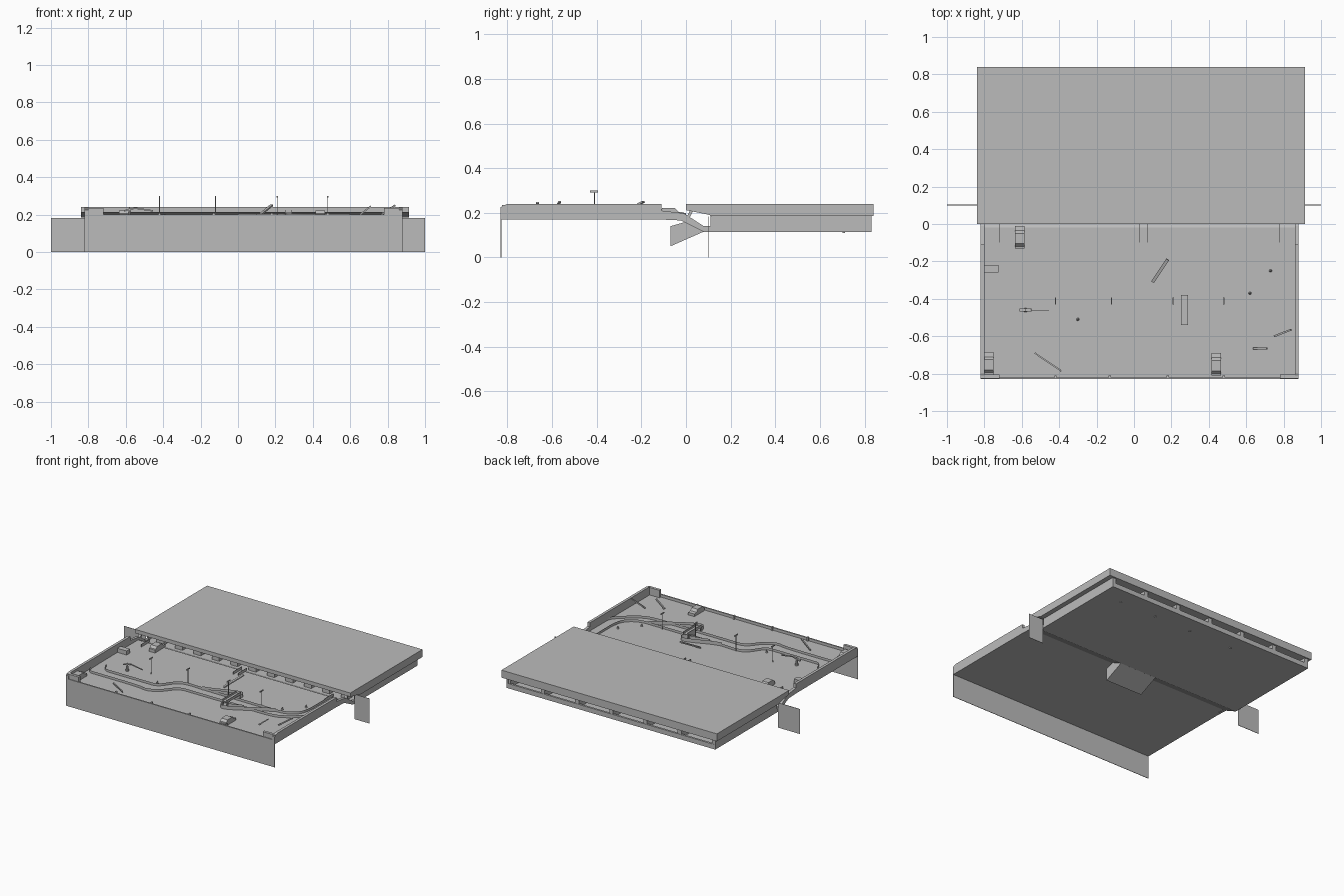
import bpy, bmesh, math
from mathutils import Vector

cube = bpy.data.objects.get("Cube")
if cube:
    bpy.data.objects.remove(cube)

grey = bpy.data.materials.new("plain_grey")
grey.use_nodes = True
colour = (0.5, 0.5, 0.5, 1)
grey.diffuse_color = colour
grey.node_tree.nodes["Principled BSDF"].inputs["Base Color"].default_value = colour

FLOOR = 0.18
LEFT, RIGHT, FRONT = -0.82, 0.88, -0.83


def add(name, mesh):
    mesh.materials.clear()
    mesh.materials.append(grey)
    ob = bpy.data.objects.new(name, mesh)
    bpy.context.collection.objects.link(ob)
    return ob


def from_bmesh(name, bm):
    bmesh.ops.recalc_face_normals(bm, faces=bm.faces)
    mesh = bpy.data.meshes.new(name)
    bm.to_mesh(mesh)
    bm.free()
    return add(name, mesh)


def box(name, x0, x1, y0, y1, z0, z1):
    bm = bmesh.new()
    bmesh.ops.create_cube(bm, size=1)
    for v in bm.verts:
        v.co = Vector((x1 if v.co.x > 0 else x0, y1 if v.co.y > 0 else y0, z1 if v.co.z > 0 else z0))
    return from_bmesh(name, bm)


def extrude_profile(name, profile, x0, x1):
    """Side profile of (y, z) points swept along x."""
    bm = bmesh.new()
    face = bm.faces.new([bm.verts.new((x0, y, z)) for y, z in profile])
    moved = bmesh.ops.extrude_face_region(bm, geom=[face])["geom"]
    verts = [g for g in moved if isinstance(g, bmesh.types.BMVert)]
    bmesh.ops.translate(bm, verts=verts, vec=(x1 - x0, 0, 0))
    return from_bmesh(name, bm)


def cone(name, x, y, radius, height, top=0.0, sides=8):
    bm = bmesh.new()
    bmesh.ops.create_cone(bm, cap_ends=True, segments=sides, radius1=radius, radius2=top, depth=height)
    bmesh.ops.translate(bm, verts=bm.verts, vec=(x, y, FLOOR + height / 2))
    return from_bmesh(name, bm)


def kerb(name, points, height=0.018):
    """Upright ribbon following a smooth path on the floor."""
    curve = bpy.data.curves.new(name, "CURVE")
    curve.dimensions = "2D"
    curve.fill_mode = "NONE"
    curve.extrude = height / 2
    spline = curve.splines.new("NURBS")
    spline.points.add(len(points) - 1)
    for p, (x, y) in zip(spline.points, points):
        p.co = (x, y, 0, 1)
    spline.order_u = 3
    spline.use_endpoint_u = True
    spline.resolution_u = 6
    helper = bpy.data.objects.new(name + "_path", curve)
    bpy.context.collection.objects.link(helper)
    bpy.context.view_layer.update()
    mesh = bpy.data.meshes.new_from_object(helper.evaluated_get(bpy.context.evaluated_depsgraph_get()))
    bpy.data.objects.remove(helper)
    add(name, mesh).location.z = FLOOR + height / 2


def plank(name, start, end, width, z0, z1):
    """Narrow slab lying between two floor points, rising from z0 to z1."""
    a, b = Vector((*start, z0)), Vector((*end, z1))
    ob = box(name, -(b - a).length / 2, (b - a).length / 2, -width / 2, width / 2, -0.004, 0.004)
    ob.location = (a + b) / 2
    ob.rotation_mode = "QUATERNION"
    ob.rotation_quaternion = (b - a).to_track_quat("X", "Z")


# Front skirt and the two wing panels
box("front_skirt", LEFT, RIGHT, FRONT, FRONT + 0.003, 0, 0.183)
box("right_wing_panel", RIGHT, 1, 0.1, 0.103, 0, 0.183)
box("left_wing_panel", -1, LEFT, 0.1, 0.103, 0, 0.183)

# Floor stepping down under the roof
extrude_profile("floor", [(FRONT, 0.17), (-0.03, 0.17), (0.08, 0.115), (0.83, 0.115),
                          (0.83, 0.125), (0.09, 0.125), (-0.02, FLOOR), (FRONT, FLOOR)], LEFT, RIGHT)
extrude_profile("entrance_pit", [(-0.07, 0.05), (-0.07, 0.14), (0, 0.16), (0.08, 0.116)], -0.12, 0.18)

# Roof and the hall beneath it
extrude_profile("roof", [(0, 0.24), (0, 0.212), (0.1, 0.192), (0.12, 0.185), (0.84, 0.185), (0.84, 0.24)],
                -0.84, 0.915)
wall = [(0.11, 0.115), (0.83, 0.115), (0.83, 0.186), (0.11, 0.186)]
for side, x in (("left", LEFT), ("right", RIGHT - 0.012)):
    extrude_profile(side + "_hall_wall", wall, x, x + 0.012)
box("back_sill", LEFT, RIGHT, 0.815, 0.83, 0.115, 0.15)
box("hall_partition", LEFT, RIGHT, 0.6, 0.61, 0.12, 0.19)
for i in range(7):
    x = LEFT + i * (RIGHT - LEFT - 0.03) / 6
    box("back_pillar", x, x + 0.03, 0.7, 0.828, 0.12, 0.19)
for i in range(11):
    x = -0.74 + i * 0.15
    box("front_pillar", x, x + 0.06, 0.11, 0.16, 0.12, 0.195)
for x in (0.7, 0.4, 0.1, -0.25):
    box("foot", x, x + 0.012, 0.7, 0.712, 0.11, 0.116)

# Side walls, ramp rails and the corner blocks
side_wall = [(FRONT, 0.17), (-0.11, 0.17), (-0.11, 0.24), (-0.8, 0.24), (FRONT, 0.225)]
rail = [(-0.11, 0.17), (0, 0.165), (0.08, 0.115), (0.11, 0.115), (0.11, 0.14), (0.08, 0.14),
        (-0.01, 0.198), (-0.11, 0.21)]
brace = [(-0.005, 0.165), (0.01, 0.165), (0.035, 0.215), (0.02, 0.215)]
for side, x in (("left", LEFT), ("right", RIGHT - 0.02)):
    extrude_profile(side + "_wall", side_wall, x, x + 0.02)
    extrude_profile(side + "_ramp_rail", rail, x, x + 0.02)
    extrude_profile(side + "_brace", brace, x, x + 0.02)
box("left_corner_block", LEFT, -0.72, -0.825, -0.805, FLOOR, 0.235)
box("right_corner_block", 0.78, RIGHT, -0.825, -0.805, FLOOR, 0.235)
box("front_rim", LEFT, RIGHT, FRONT, -0.82, FLOOR, 0.2)
for x in (-0.42, -0.13, 0.18, 0.48):
    box("rim_post", x - 0.006, x + 0.006, -0.825, -0.81, FLOOR, 0.208)
for x in (-0.72, 0.03, 0.07, 0.775):
    box("ramp_divider", x, x + 0.003, -0.1, 0, FLOOR, 0.2)
box("left_crate", -0.8, -0.725, -0.26, -0.22, FLOOR, 0.21)

# Winding road kerbs
kerb("outer_kerb", [(-0.8, -0.1), (-0.8, -0.5), (-0.79, -0.63), (-0.7, -0.63), (-0.36, -0.63),
                    (-0.3, -0.65), (-0.21, -0.61), (-0.13, -0.5), (-0.02, -0.5), (0.4, -0.5),
                    (0.64, -0.5), (0.72, -0.46), (0.82, -0.38), (0.87, -0.32), (0.865, -0.2)])
kerb("inner_kerb", [(-0.73, -0.49), (-0.71, -0.55), (-0.64, -0.55), (-0.36, -0.55), (-0.27, -0.55),
                    (-0.2, -0.44), (-0.13, -0.41), (0, -0.42), (0.6, -0.42)])
kerb("right_bend_kerb", [(0.6, -0.42), (0.67, -0.42), (0.76, -0.36), (0.78, -0.27), (0.78, -0.2), (0.78, 0)])
kerb("upper_loop_kerb", [(0, -0.42), (0.06, -0.41), (0.2, -0.35), (0.28, -0.33), (0.3, -0.38), (0.25, -0.4)], 0.026)
kerb("upper_loop_inner_kerb", [(0.1, -0.42), (0.22, -0.38), (0.26, -0.4), (0.25, -0.46)], 0.026)
kerb("lower_loop_kerb", [(0.25, -0.52), (0.25, -0.59), (0.32, -0.58), (0.46, -0.5), (0.6, -0.42)], 0.026)
kerb("lower_loop_inner_kerb", [(0.29, -0.53), (0.31, -0.55), (0.4, -0.5)], 0.026)

# Footbridge over the road
box("bridge_deck", 0.25, 0.29, -0.54, -0.38, 0.206, 0.212)
for x in (0.25, 0.285):
    box("bridge_rail", x, x + 0.005, -0.54, -0.38, 0.212, 0.225)
    for y in (-0.54, -0.385):
        box("bridge_leg", x, x + 0.005, y, y + 0.005, FLOOR, 0.21)

# Lamp posts
for x in (-0.42, -0.12, 0.21, 0.48):
    cone("lamp_pole", x, -0.41, 0.003, 0.115, 0.002, 6)
    box("lamp_head", x - 0.003, x + 0.003, -0.43, -0.393, 0.292, 0.3)

# Cars
car_side = [(-0.06, 0.183), (0.06, 0.183), (0.06, 0.202), (0.035, 0.205), (0.02, 0.222),
            (-0.035, 0.222), (-0.05, 0.206), (-0.06, 0.204)]
for x, y in ((-0.61, -0.07), (-0.775, -0.745), (0.44, -0.75)):
    extrude_profile("car", [(py + y, pz) for py, pz in car_side], x - 0.025, x + 0.025)

# Cones, leaning planks and a small aircraft
for x, y in ((-0.3, -0.51), (0.62, -0.37), (0.73, -0.25)):
    cone("cone", x, y, 0.008, 0.022)
plank("leaning_ladder", (0.1, -0.31), (0.18, -0.19), 0.018, 0.185, 0.25)
plank("front_plank", (-0.53, -0.69), (-0.39, -0.785), 0.008, 0.19, 0.2)
plank("short_plank", (0.64, -0.665), (0.71, -0.665), 0.012, 0.19, 0.245)
plank("corner_plank", (0.75, -0.6), (0.84, -0.565), 0.01, 0.19, 0.25)
plank("aircraft_body", (-0.61, -0.46), (-0.55, -0.46), 0.014, 0.22, 0.235)
plank("aircraft_tail", (-0.55, -0.46), (-0.455, -0.46), 0.003, 0.235, 0.22)
cone("aircraft_stand", -0.58, -0.46, 0.012, 0.06, 0.003)
